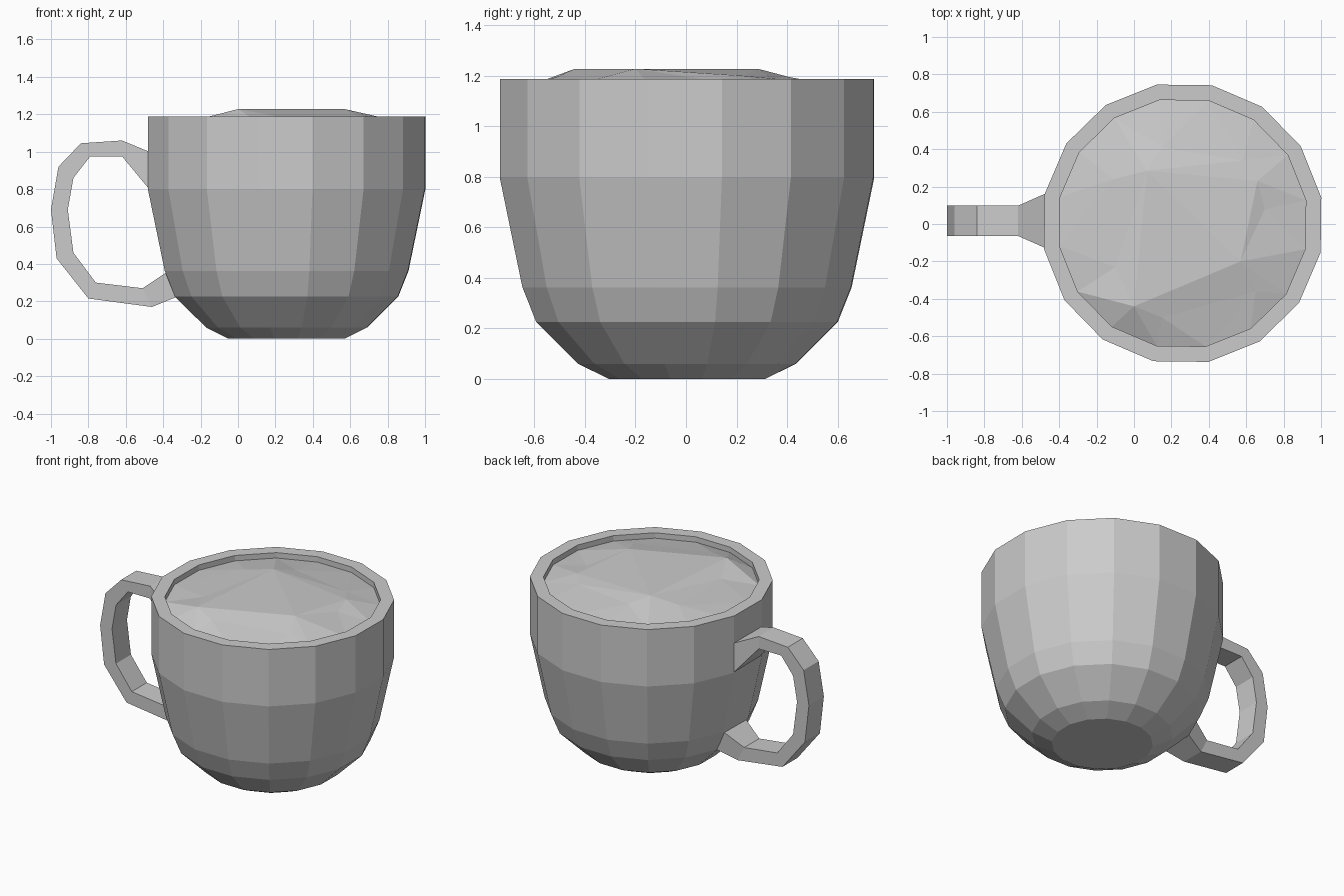
import bpy, math
from mathutils import Vector
from mathutils.geometry import delaunay_2d_cdt

if "Cube" in bpy.data.objects:
    bpy.data.objects.remove(bpy.data.objects["Cube"])

SIDES, CX, CY = 16, 0.26, 0.004
TURN = math.radians(11.25 - 0.7)


def make(name, verts, faces):
    mesh = bpy.data.meshes.new(name)
    mesh.from_pydata(verts, [], faces)
    obj = bpy.data.objects.new(name, mesh)
    bpy.context.collection.objects.link(obj)
    return obj


def ring(r, z):
    return [(CX + r * math.cos(TURN + math.tau * i / SIDES),
             CY + r * math.sin(TURN + math.tau * i / SIDES), z) for i in range(SIDES)]


def bridge(rings, n):
    return [(k * n + i, k * n + (i + 1) % n, (k + 1) * n + (i + 1) % n, (k + 1) * n + i)
            for k in range(rings - 1) for i in range(n)]


# Cup body: base, flared wall, flat rim and short inner wall
profile = [(0.315, 0), (0.438, 0.06), (0.607, 0.225), (0.663, 0.363),
           (0.754, 0.797), (0.754, 1.187), (0.67, 1.187), (0.67, 1.13)]
verts = [v for r, z in profile for v in ring(r, z)]
make("cup_body", verts, bridge(len(profile), SIDES) + [tuple(reversed(range(SIDES)))])

# Foam: uneven faceted surface with a raised triangular plateau
bumps = [(0.0, -0.44, 1.228), (0.57, -0.2, 1.228), (0.07, 0.285, 1.228),
         (0.15, 0.41, 1.195), (0.58, 0.34, 1.19), (0.66, 0.23, 1.2),
         (-0.11, 0.24, 1.195), (-0.1, -0.23, 1.19), (0.15, -0.5, 1.2),
         (0.70, 0.08, 1.185), (0.65, -0.36, 1.185)]
pts = ring(0.67, 1.15) + bumps
flat = [Vector(p[:2]) for p in pts]
plateau = [(SIDES, SIDES + 1), (SIDES + 1, SIDES + 2), (SIDES + 2, SIDES)]
out = delaunay_2d_cdt(flat, plateau, [], 0, 1e-5)
foam = [(v.x, v.y, pts[src[0]][2]) for v, src in zip(out[0], out[3])]
make("foam", foam, [tuple(f) for f in out[2]])

# Handle: paired outer and inner outline points (x, z) with half width
sections = [(-0.475, 1.0, -0.475, 0.80, 0.145), (-0.62, 1.06, -0.62, 0.975, 0.081),
            (-0.84, 1.045, -0.79, 0.975, 0.081), (-0.96, 0.92, -0.88, 0.86, 0.081),
            (-1.0, 0.69, -0.91, 0.69, 0.081), (-0.97, 0.43, -0.88, 0.46, 0.081),
            (-0.80, 0.215, -0.76, 0.30, 0.081), (-0.46, 0.17, -0.51, 0.27, 0.081),
            (-0.325, 0.225, -0.37, 0.363, 0.122)]
MID = 0.017
verts = []
for xo, zo, xi, zi, w in sections:
    verts += [(xo, MID - w, zo), (xo, MID + w, zo), (xi, MID + w, zi), (xi, MID - w, zi)]
n = len(verts)
make("handle", verts, bridge(len(sections), 4) + [(3, 2, 1, 0), (n - 4, n - 3, n - 2, n - 1)])

# Consistent outward normals on the closed handle
for f in [bpy.data.objects["handle"].data]:
    import bmesh
    bm = bmesh.new()
    bm.from_mesh(f)
    bmesh.ops.recalc_face_normals(bm, faces=bm.faces)
    bm.to_mesh(f)
    bm.free()
